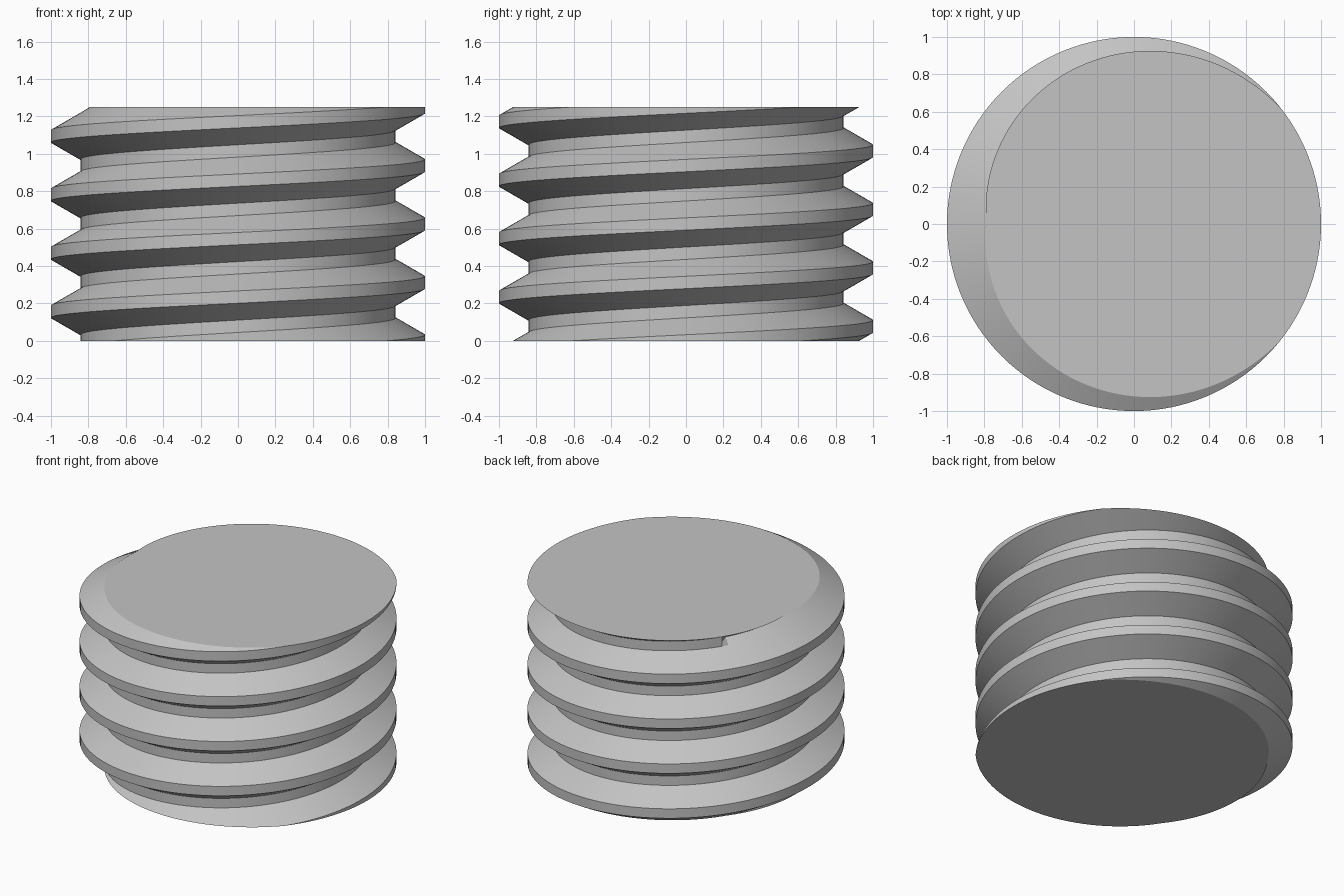
import bpy, bmesh, math

if "Cube" in bpy.data.objects:
    bpy.data.objects.remove(bpy.data.objects["Cube"], do_unlink=True)

HEIGHT = 1.25
TURNS = 4
PITCH = HEIGHT / TURNS
SEGMENTS = 128
CREST, ROOT, SHARP_ROOT = 1.0, 0.843, 0.788
HALF = 0.033  # half width of the crest and root flats

# Thread profile over one pitch: (radius, height offset)
profile = [
    (CREST, -HALF), (CREST, HALF),
    (ROOT, PITCH / 2 - HALF), (ROOT, PITCH / 2), (ROOT, PITCH / 2 + HALF),
]

steel = bpy.data.materials.new("plain grey")
steel.use_nodes = True
grey = (0.55, 0.55, 0.55, 1)
steel.diffuse_color = grey
steel.node_tree.nodes["Principled BSDF"].inputs["Base Color"].default_value = grey

# Helical skin: each column is the profile stack, raised as it turns
bm = bmesh.new()
columns = []
for s in range(SEGMENTS):
    turn = s / SEGMENTS
    angle = turn * math.tau
    column = []
    for k in range(-2, TURNS + 2):
        for i, (r, dz) in enumerate(profile):
            z = (k + turn) * PITCH + dz
            # The groove runs out to a sharp V at the top end
            if i == 3 and z >= HEIGHT - HALF:
                r = SHARP_ROOT
            column.append(bm.verts.new((r * math.cos(angle), r * math.sin(angle), z)))
    columns.append(column)

rows = len(columns[0])
for s in range(SEGMENTS):
    a, b = columns[s], columns[(s + 1) % SEGMENTS]
    shift = len(profile) if s == SEGMENTS - 1 else 0
    for i in range(rows - 1 - shift):
        bm.faces.new((a[i], b[i + shift], b[i + shift + 1], a[i + 1]))

# Trim both ends flat and cap them
for z, up in ((0, -1), (HEIGHT, 1)):
    bmesh.ops.bisect_plane(bm, geom=bm.verts[:] + bm.edges[:] + bm.faces[:],
                           dist=1e-5, plane_co=(0, 0, z), plane_no=(0, 0, up),
                           clear_outer=True)
    rim = [e for e in bm.edges if e.is_boundary
           and all(abs(v.co.z - z) < 1e-4 for v in e.verts)]
    bmesh.ops.edgeloop_fill(bm, edges=rim)
loose = [v for v in bm.verts if not v.link_faces]
bmesh.ops.delete(bm, geom=loose, context='VERTS')
bmesh.ops.recalc_face_normals(bm, faces=bm.faces[:])

mesh = bpy.data.meshes.new("threaded_rod")
bm.to_mesh(mesh)
bm.free()
mesh.materials.append(steel)
rod = bpy.data.objects.new("threaded_rod", mesh)
bpy.context.collection.objects.link(rod)

bpy.ops.object.select_all(action='DESELECT')
rod.select_set(True)
bpy.context.view_layer.objects.active = rod
bpy.ops.object.shade_smooth_by_angle(angle=math.radians(25))
